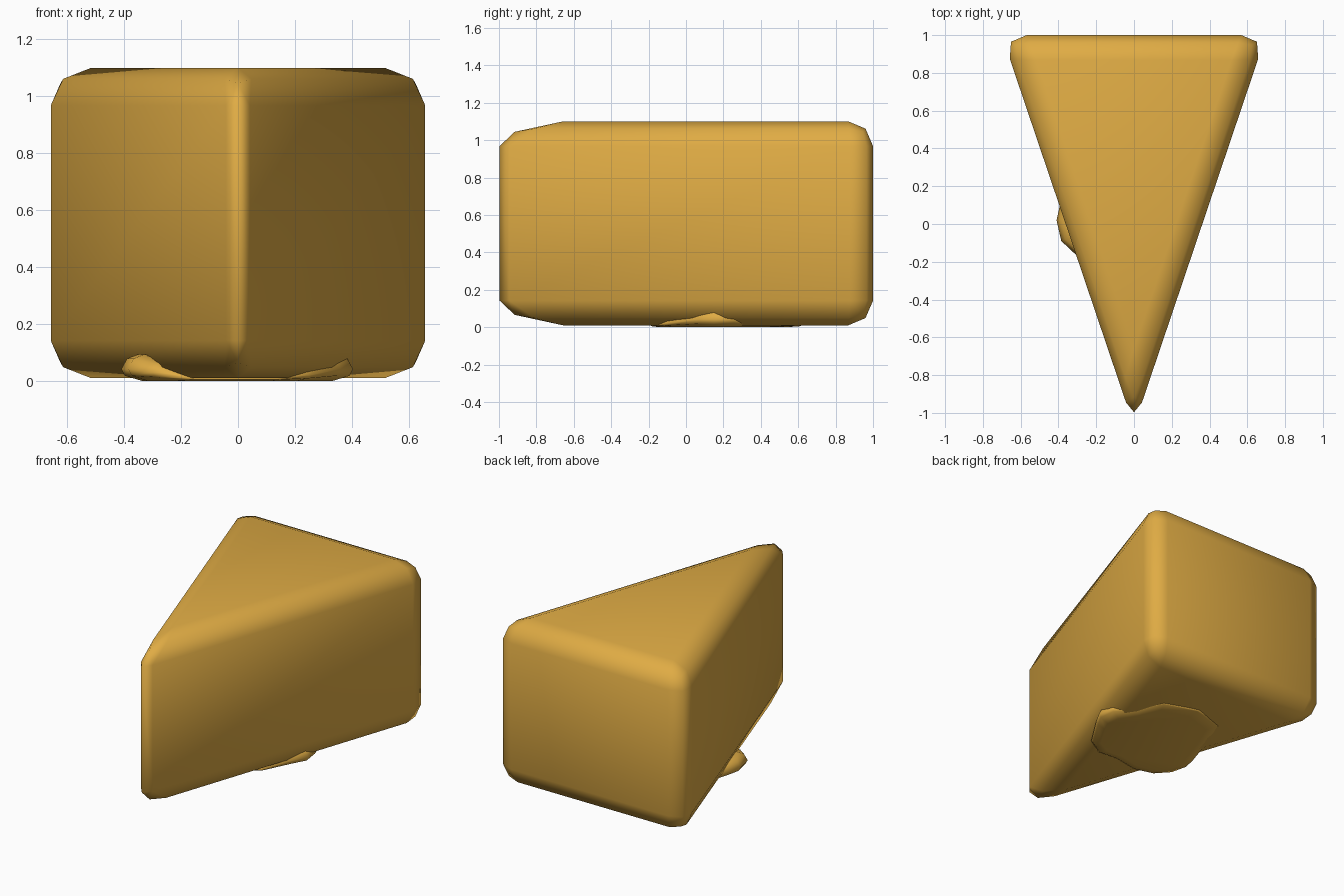
import bpy, bmesh

if "Cube" in bpy.data.objects:
    bpy.data.objects.remove(bpy.data.objects["Cube"])

mat = bpy.data.materials.new("golden_yellow")
mat.diffuse_color = (0.74, 0.41, 0.058, 1)
mat.use_nodes = True
mat.node_tree.nodes["Principled BSDF"].inputs["Base Color"].default_value = mat.diffuse_color


def loft(name, rings):
    """Join stacked rings of equal length into a closed solid."""
    bm = bmesh.new()
    loops = [[bm.verts.new(p) for p in ring] for ring in rings]
    n = len(loops[0])
    for a, b in zip(loops, loops[1:]):
        for i in range(n):
            j = (i + 1) % n
            bm.faces.new((a[i], a[j], b[j], b[i]))
    bm.faces.new(loops[0][::-1])
    bm.faces.new(loops[-1])
    bmesh.ops.recalc_face_normals(bm, faces=bm.faces)
    return name, bm


def finish(name, bm):
    for f in bm.faces:
        f.smooth = True
    me = bpy.data.meshes.new(name)
    bm.to_mesh(me)
    bm.free()
    me.materials.append(mat)
    ob = bpy.data.objects.new(name, me)
    bpy.context.collection.objects.link(ob)
    return ob


# Wedge: triangular prism with all edges rounded
tri = [(0, -1.07), (0.70, 1.0), (-0.70, 1.0)]
name, bm = loft("wedge", [[(x, y, z) for x, y in tri] for z in (0.01, 1.10)])
bmesh.ops.bevel(bm, geom=list(bm.edges), offset=0.132, offset_type='OFFSET',
                segments=2, profile=0.5, affect='EDGES', clamp_overlap=False)
finish(name, bm)

# Melted puddle under the wedge, with a lobe peeking out on each side
outline = [(-0.41, 0.02), (-0.385, -0.09), (-0.30, -0.17), (-0.16, -0.19),
           (0.0, -0.16), (0.14, -0.17), (0.25, -0.11), (0.36, 0.07),
           (0.404, 0.15), (0.39, 0.26), (0.30, 0.38), (0.22, 0.55),
           (0.0, 0.62), (-0.22, 0.55), (-0.31, 0.35), (-0.39, 0.11)]
cx, cy = 0.0, 0.12


def height(x):
    # thick only at the outer lobes
    return 0.02 + 0.073 * min(1, max(0, (abs(x) - 0.2) / 0.15))


def ring(scale, level):
    return [(cx + (x - cx) * scale, cy + (y - cy) * scale, level * height(x))
            for x, y in outline]


name, bm = loft("melted_puddle",
                [ring(0.82, 0), ring(0.97, 0.2), ring(1, 0.45),
                 ring(0.95, 0.85), ring(0.86, 1)])
finish(name, bm)
